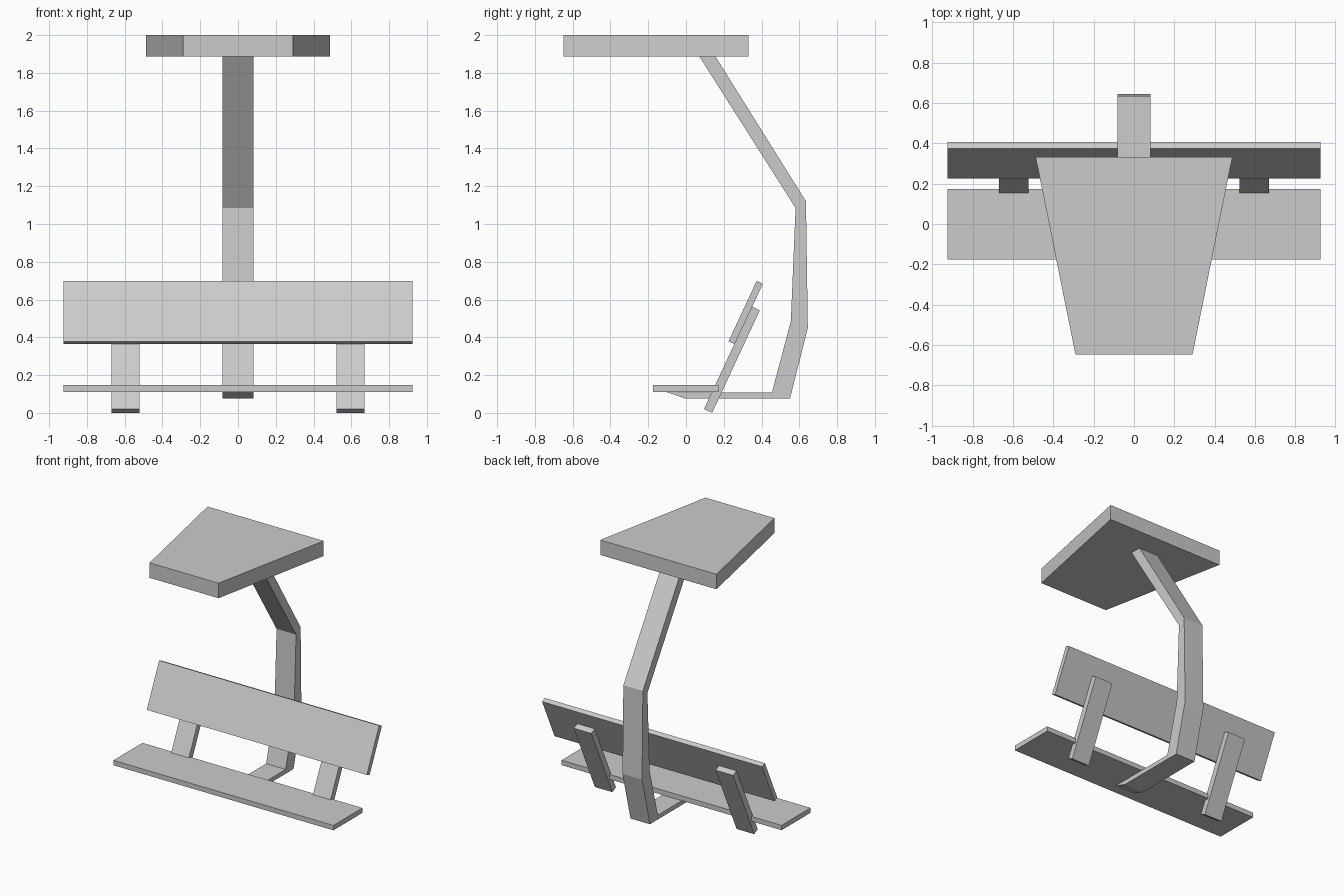
import bpy, bmesh
from mathutils import Vector

if "Cube" in bpy.data.objects:
    bpy.data.objects.remove(bpy.data.objects["Cube"])


def prism(name, points, offset):
    """Closed solid from a flat outline pushed along an offset."""
    bm = bmesh.new()
    face = bm.faces.new([bm.verts.new(p) for p in points])
    ext = bmesh.ops.extrude_face_region(bm, geom=[face], use_keep_orig=True)
    verts = [g for g in ext["geom"] if isinstance(g, bmesh.types.BMVert)]
    bmesh.ops.translate(bm, verts=verts, vec=Vector(offset))
    bmesh.ops.recalc_face_normals(bm, faces=bm.faces)
    mesh = bpy.data.meshes.new(name)
    bm.to_mesh(mesh)
    bm.free()
    obj = bpy.data.objects.new(name, mesh)
    bpy.context.collection.objects.link(obj)
    return obj


def side_profile(name, yz, x0, x1):
    """Side outline (y, z) extruded from x0 to x1."""
    return prism(name, [(x0, y, z) for y, z in yz], (x1 - x0, 0, 0))


# Tapered roof panel
prism("roof", [(-0.29, -0.648, 1.886), (0.29, -0.648, 1.886),
               (0.488, 0.332, 1.886), (-0.488, 0.332, 1.886)], (0, 0, 0.114))

# Bent post, running from under the seat up to the roof
side_profile("post", [(-0.105, 0.111), (0.0, 0.075), (0.55, 0.075),
                      (0.645, 0.45), (0.635, 1.12), (0.155, 1.888),
                      (0.07, 1.888), (0.58, 1.085), (0.555, 0.485),
                      (0.455, 0.108), (0.0, 0.108)], -0.082, 0.082)

# Bench seat
side_profile("seat", [(-0.175, 0.111), (0.173, 0.111),
                      (0.173, 0.148), (-0.175, 0.148)], -0.925, 0.925)

# Leaning backrest
side_profile("backrest", [(0.225, 0.379), (0.258, 0.364),
                          (0.407, 0.683), (0.374, 0.698)], -0.925, 0.925)

# Slanted supports joining seat and backrest
for side, x in (("left", -0.596), ("right", 0.596)):
    side_profile(side + "_support", [(0.0955, 0.021), (0.138, 0.0),
                                     (0.391, 0.543), (0.349, 0.563)],
                 x - 0.074, x + 0.074)
